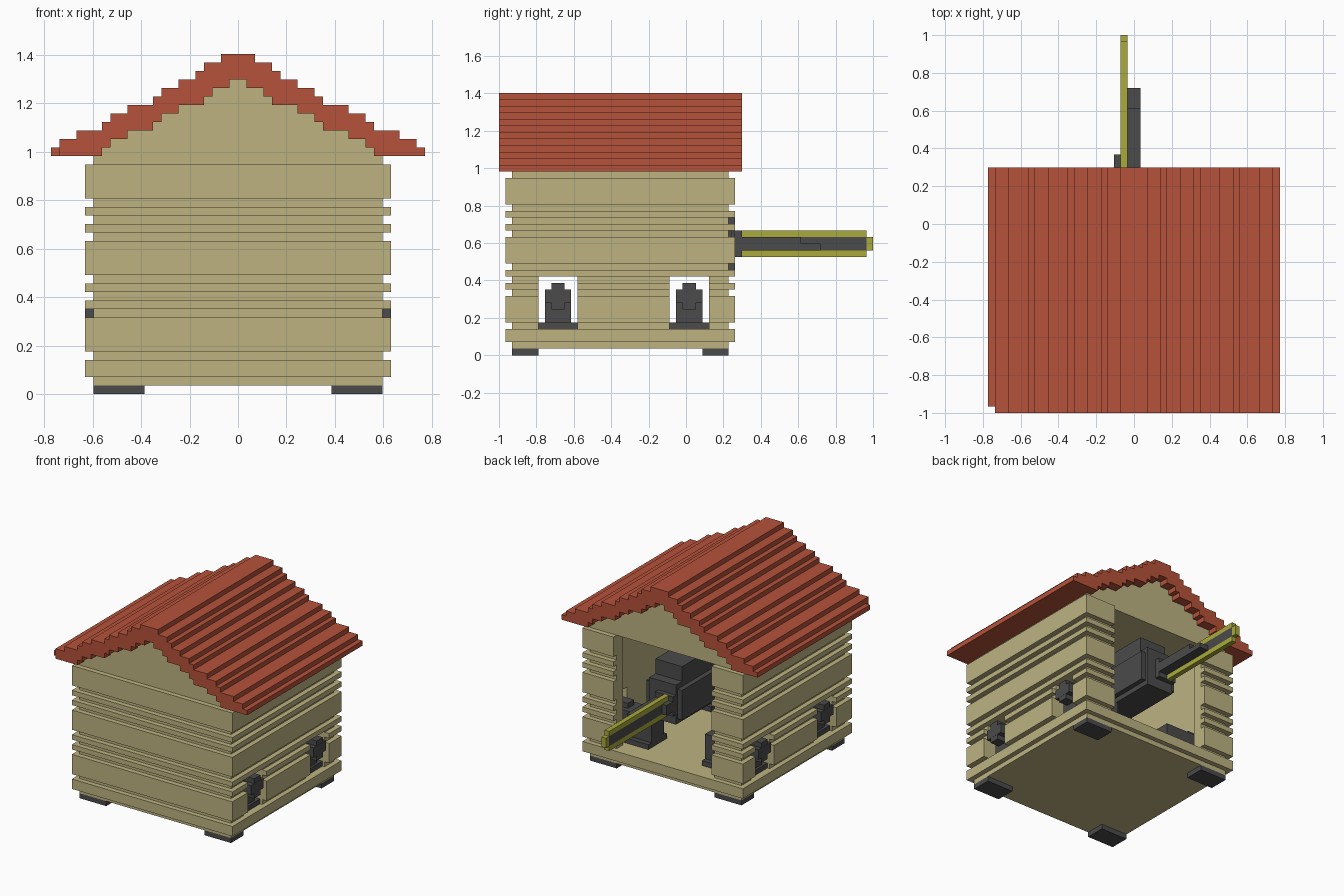
import bpy, bmesh

if "Cube" in bpy.data.objects:
    bpy.data.objects.remove(bpy.data.objects["Cube"])

U = 2 / 57  # one block unit; x counted from centre, y from front, z from ground


def material(name, rgb):
    m = bpy.data.materials.new(name)
    m.diffuse_color = (*rgb, 1)
    m.use_nodes = True
    m.node_tree.nodes["Principled BSDF"].inputs["Base Color"].default_value = m.diffuse_color
    return m


TAN = material("tan_wood", (0.51, 0.45, 0.22))
RED = material("red_tiles", (0.46, 0.085, 0.042))
DARK = material("dark_metal", (0.07, 0.07, 0.072))
YELLOW = material("yellow_chain", (0.40, 0.40, 0.045))


def boxes(name, mat, items):
    """One object from boxes (x0, x1, y0, y1, z0, z1) in block units."""
    bm = bmesh.new()
    for x0, x1, y0, y1, z0, z1 in items:
        v = [bm.verts.new((x * U, y * U - 1, z * U))
             for x in (x0, x1) for y in (y0, y1) for z in (z0, z1)]
        for f in ((0, 1, 3, 2), (4, 6, 7, 5), (0, 4, 5, 1),
                  (2, 3, 7, 6), (0, 2, 6, 4), (1, 5, 7, 3)):
            bm.faces.new([v[i] for i in f])
    bmesh.ops.recalc_face_normals(bm, faces=bm.faces)
    me = bpy.data.meshes.new(name)
    bm.to_mesh(me)
    bm.free()
    me.materials.append(mat)
    ob = bpy.data.objects.new(name, me)
    bpy.context.collection.objects.link(ob)
    return ob


def both(items):
    """Add the mirror image of each box across x = 0."""
    return items + [(-b, -a, *r) for a, b, *r in items]


# Feet and floor
boxes("feet", DARK, both([(11, 17, y, y + 4, 0, 1) for y in (2, 31)]))
boxes("floor", TAN, [(-17, 17, 2, 35, 1, 2), (-18, 18, 1, 36, 2, 4)])

# Log walls: layers alternate between recessed and protruding
levels = [4, 5, 9, 10, 11, 12, 13, 14, 18, 19, 20, 21, 22, 23, 27]
walls = []
for i, (z0, z1) in enumerate(zip(levels, levels[1:])):
    o = i % 2
    walls.append((-17 - o, 17 + o, 2 - o, 4, z0, z1))
    spans = [(4, 6), (12, 26), (32, 33)] if z1 <= 12 else [(4, 33)]
    walls += both([(15, 17 + o, a, b, z0, z1) for a, b in spans])
    walls += both([(11, 17 + o, 33, 35 + o, z0, z1)])   # doorway pillars
walls.append((-17, 17, 2, 35, 27, 28))
boxes("log_walls", TAN, walls)

# Stepped gable and roof: (inner x, outer x, z)
under = [(0, 1, 37), (1, 3, 36), (3, 4, 35), (4, 7, 34), (7, 9, 33),
         (9, 10, 32), (10, 13, 31), (13, 15, 30), (15, 16, 29)]
boxes("gable", TAN, [(-b, b, 2, 35, z - 1, z) for a, b, z in under])

top = [(0, 2, 40), (2, 4, 39), (4, 5, 38), (5, 7, 37), (7, 9, 36), (9, 10, 35),
       (10, 13, 34), (13, 15, 33), (15, 16, 32), (16, 19, 31), (19, 21, 30), (21, 22, 29)]


def lower(x):
    return next((z for a, b, z in under if a <= x < b), 28)


roof = []
for a, b, z in top:
    for x in range(a, b):
        roof += [(x, x + 1, 0, 37, lower(x), z),
                 (-x - 1, -x, 1 if x == 21 else 0, 37, lower(x), z)]
boxes("roof", RED, roof)

# Small guns in the four side windows
guns = []
for y in (9, 29):
    guns += [(6, 16.5, y - 3, y + 3, 4, 5),
             (6, 16, y - 2, y + 2, 5, 10),
             (12, 18, y - 2, y + 2, 8, 10),
             (12, 17.98, y - 1, y + 1, 7, 11)]
boxes("side_guns", DARK, both(guns))

# Large gun in the doorway
boxes("main_gun_body", DARK, [
    (-4, 4, 22, 35.5, 14, 20), (-3, 3, 22, 36, 13, 21),
    (-3, 3, 25, 34, 21, 24),
    (-3, 1, 36, 37, 15, 19), (-3, -2, 37, 39, 16, 18)])
boxes("main_gun_barrels", DARK, [(-1, 1, 37, 46, 17, 18), (-1, 1, 37, 49, 16, 17)])

# Saw blade: dark bar with a yellow chain around it
boxes("saw_bar", DARK, [(-2, -1, 37, 56, 16, 18)])
boxes("saw_chain", YELLOW, [(-2, -1, 37, 56, 15, 16), (-2, -1, 37, 56, 18, 19),
                            (-2, -1, 56, 57, 16, 18)])
